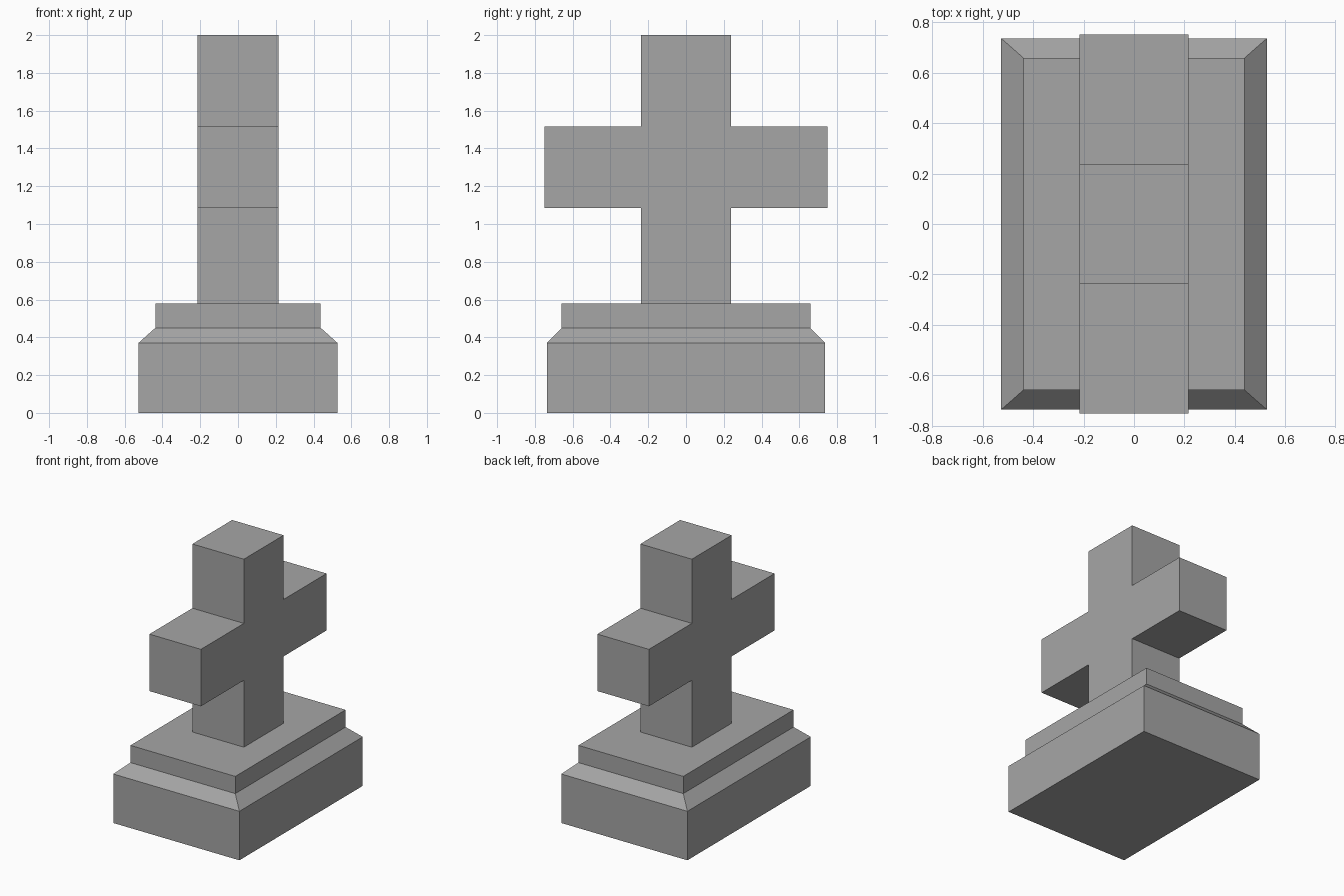
import bpy
import bmesh

default = bpy.data.objects.get("Cube")
if default:
    bpy.data.objects.remove(default, do_unlink=True)

# Plain grey stone
stone = bpy.data.materials.new("grey_stone")
stone.use_nodes = True
colour = (0.38, 0.38, 0.38, 1)
stone.diffuse_color = colour
stone.node_tree.nodes["Principled BSDF"].inputs["Base Color"].default_value = colour


def finish(name, bm):
    bmesh.ops.recalc_face_normals(bm, faces=bm.faces)
    mesh = bpy.data.meshes.new(name)
    bm.to_mesh(mesh)
    bm.free()
    mesh.materials.append(stone)
    obj = bpy.data.objects.new(name, mesh)
    bpy.context.collection.objects.link(obj)
    return obj


# Stepped plinth: rectangular rings (half width, half depth, height) joined upwards
def plinth(name, levels):
    bm = bmesh.new()
    rings = [[bm.verts.new((sx * w, sy * d, z))
              for sx, sy in ((-1, -1), (1, -1), (1, 1), (-1, 1))]
             for w, d, z in levels]
    for low, high in zip(rings, rings[1:]):
        for i in range(4):
            j = (i + 1) % 4
            bm.faces.new((low[i], low[j], high[j], high[i]))
    bm.faces.new(rings[0])
    bm.faces.new(rings[-1])
    return finish(name, bm)


plinth("plinth", [(0.527, 0.736, 0), (0.527, 0.736, 0.37),
                  (0.438, 0.658, 0.45), (0.438, 0.658, 0.58)])


# Cross: mirrored half outline in the side plane, extruded through its thickness
def cross(name, half, thickness):
    bm = bmesh.new()
    outline = half + [(-y, z) for y, z in reversed(half)]
    face = bm.faces.new([bm.verts.new((-thickness / 2, y, z)) for y, z in outline])
    side = bmesh.ops.extrude_face_region(bm, geom=[face])["geom"]
    verts = [v for v in side if isinstance(v, bmesh.types.BMVert)]
    bmesh.ops.translate(bm, verts=verts, vec=(thickness, 0, 0))
    return finish(name, bm)


stem, arm = 0.237, 0.75
cross("cross", [(stem, 0.58), (stem, 1.085), (arm, 1.085),
                (arm, 1.515), (stem, 1.515), (stem, 2)], 0.43)
